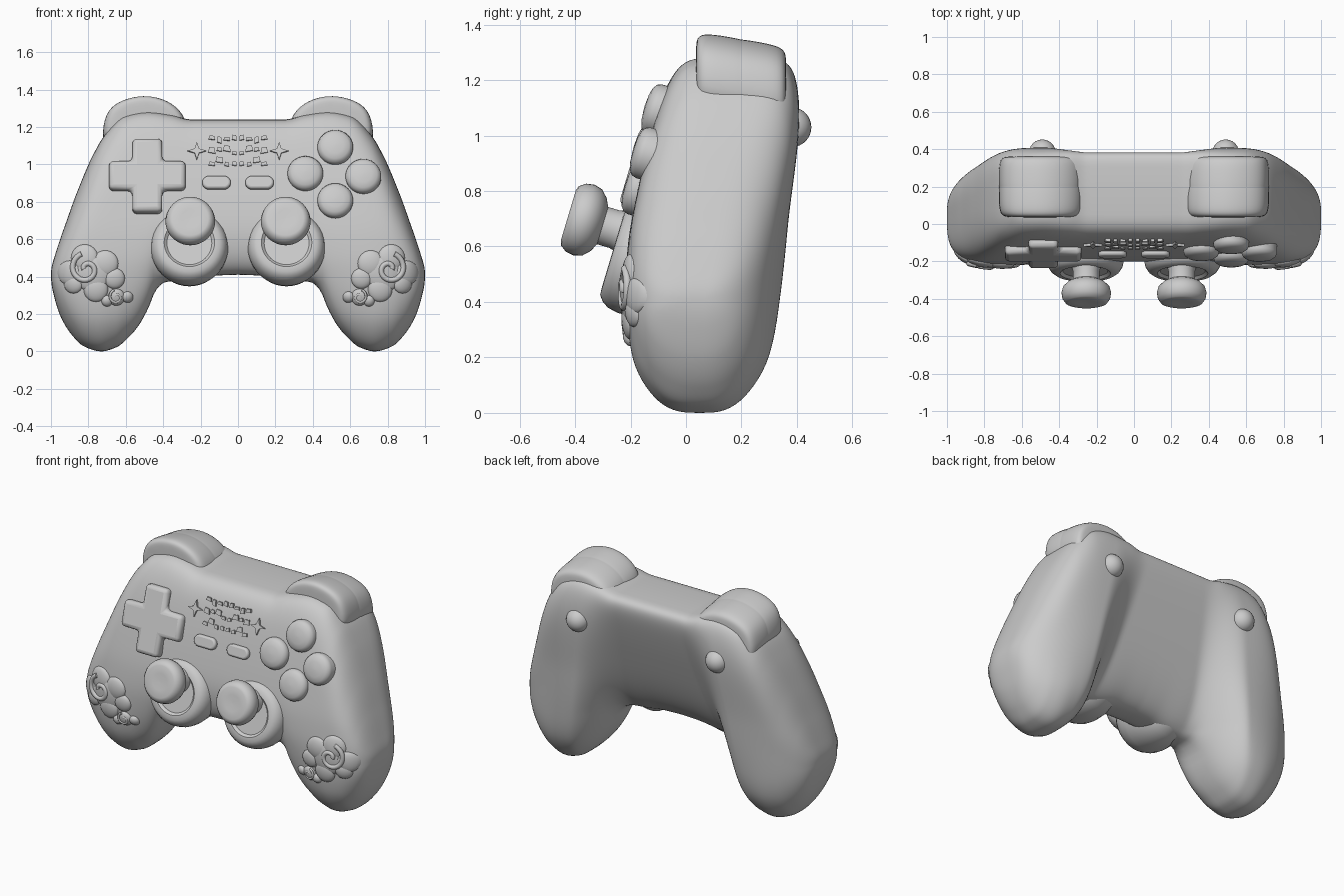
import bpy, bmesh, math, random
from mathutils import Vector

if "Cube" in bpy.data.objects:
    bpy.data.objects.remove(bpy.data.objects["Cube"])

grey = bpy.data.materials.new("plain_grey")
grey.use_nodes = True
grey.diffuse_color = (0.6, 0.6, 0.6, 1)
grey.node_tree.nodes["Principled BSDF"].inputs["Base Color"].default_value = (0.6, 0.6, 0.6, 1)

TILT = math.radians(73.3)      # face plate leans back
random.seed(4)


def finish(name, bm, loc=(0, 0, 0), rx=0.0, angle=40):
    bmesh.ops.recalc_face_normals(bm, faces=bm.faces)
    mesh = bpy.data.meshes.new(name)
    bm.to_mesh(mesh)
    bm.free()
    mesh.materials.append(grey)
    for p in mesh.polygons:
        p.use_smooth = True
    mesh.set_sharp_from_angle(angle=math.radians(angle))
    ob = bpy.data.objects.new(name, mesh)
    ob.location = loc
    ob.rotation_euler.x = rx
    bpy.context.collection.objects.link(ob)
    return ob


def loft(name, rings, **kw):
    bm = bmesh.new()
    rows = [[bm.verts.new(p) for p in ring] for ring in rings]
    n = len(rows[0])
    for a, b in zip(rows, rows[1:]):
        for i in range(n):
            j = (i + 1) % n
            bm.faces.new((a[i], a[j], b[j], b[i]))
    bm.faces.new(rows[0])
    bm.faces.new(rows[-1])
    return finish(name, bm, **kw)


def lathe(name, profile, loc, rx=TILT, n=40):
    rings = [[(r * math.cos(k * math.tau / n), r * math.sin(k * math.tau / n), h)
              for k in range(n)] for r, h in profile]
    return loft(name, rings, loc=loc, rx=rx)


def prism(name, outline, low, high, loc, bevel, rx=TILT):
    ob = loft(name, [[(x, y, h) for x, y in outline] for h in (low, high)], loc=loc, rx=rx)
    if bevel:
        m = ob.modifiers.new("soft_edges", "BEVEL")
        m.width, m.segments = bevel, 3
    return ob


def curve_fn(keys):
    """Monotone smooth interpolation through (position, value) pairs."""
    xs, ys = zip(*keys)
    d = [(ys[i + 1] - ys[i]) / (xs[i + 1] - xs[i]) for i in range(len(xs) - 1)]
    t = [d[0]] + [2 * a * b / (a + b) if a * b > 0 else 0 for a, b in zip(d, d[1:])] + [d[-1]]

    def f(x):
        x = min(max(x, xs[0]), xs[-1])
        i = max(k for k in range(len(d)) if xs[k] <= x)
        h = xs[i + 1] - xs[i]
        s = (x - xs[i]) / h
        return (ys[i] * (1 + 2 * s) * (1 - s) ** 2 + t[i] * h * s * (1 - s) ** 2
                + ys[i + 1] * s * s * (3 - 2 * s) + t[i + 1] * h * s * s * (s - 1))
    return f


def blend(x, a, b):
    s = min(max((x - a) / (b - a), 0), 1)
    return s * s * (3 - 2 * s)


# Body outline and depth curves
by_angle = lambda keys: curve_fn([(math.asin(x), z) for x, z in keys])
low_z = by_angle([(0, .41), (.12, .405), (.25, .385), (.39, .37), (.44, .325), (.48, .23), (.53, .14),
                  (.58, .08), (.65, .022), (.73, 0), (.82, .025), (.89, .09), (.95, .19), (.985, .3), (1, .41)])
high_z = by_angle([(0, 1.24), (.25, 1.24), (.36, 1.265), (.48, 1.28), (.6, 1.26), (.71, 1.16),
                   (.78, 1.04), (.865, .84), (.93, .66), (.98, .51), (1, .41)])
front_y = curve_fn([(0, -.19), (.2, -.22), (.45, -.22), (.6, -.21), (.8, -.175), (1.1, -.1), (1.27, -.045)])
grip_y = curve_fn([(0, .29), (.2, .335), (.4, .345), (.65, .365), (1.1, .41), (1.27, .405)])
mid_y = curve_fn([(.4, .12), (.65, .21), (.95, .32), (1.24, .415)])


def body_y(x, z, side):
    """Depth of the body surface; side is 1 for front, -1 for back."""
    ax = min(abs(x), 1)
    lo, hi = low_z(math.asin(ax)), high_z(math.asin(ax))
    w = (z - (lo + hi) / 2) / ((hi - lo) / 2)
    n = 7 - 4.2 * blend(ax, .5, .9) if w > 0 else 3.1 - .9 * blend(ax, .72, .97)
    k = max(0, 1 - min(abs(w), 1) ** n) ** (1 / n)
    m = 4 if side > 0 else 2.3
    k *= (1 - (max(0, ax - .54) / .46) ** m) ** (1 / m)
    start = .2 + .15 * (1.24 - z)
    s = blend(ax, start, start + .26)
    back = mid_y(z) * (1 - s) + grip_y(z) * s
    f = front_y(z)
    return (f + back) / 2 + side * k * (f - back) / 2


rings = []
for i in range(161):
    x = math.sin((i / 80 - 1) * (math.pi / 2 - .005))
    lo, hi = low_z(math.asin(abs(x))), high_z(math.asin(abs(x)))
    zs = [(lo + hi) / 2 + (hi - lo) / 2 * math.sin((k / 24 - 1) * math.pi / 2) for k in range(49)]
    ring = [(x, body_y(x, z, 1), z) for z in zs]
    ring += [(x, body_y(x, z, -1), z) for z in reversed(zs[1:-1])]
    rings.append(ring)
loft("body", rings, angle=60)

# Shoulder triggers, knobs behind and thumb sticks on both sides
trigger = [(.268, 1.05), (.268, 1.2), (.292, 1.28), (.37, 1.345), (.48, 1.375),
           (.59, 1.36), (.685, 1.315), (.725, 1.23), (.73, 1.05)]
depth = [(.035, .76), (.042, .9), (.07, 1), (.185, 1), (.198, .985), (.211, 1), (.325, 1), (.355, .92), (.363, .78)]
base = [(.05, -.3), (.14, -.24), (.185, -.14), (.205, -.06), (.208, -.02), (.2, .02), (.184, .045),
        (.163, .06), (.135, .062), (.12, .048), (.01, .048)]
stick = [(.085, 0), (.07, .06), (.07, .105), (.1, .12), (.125, .145), (.133, .175), (.128, .205),
         (.112, .228), (.095, .234), (.05, .232), (.005, .23)]
for s, side in ((1, "left"), (-1, "right")):
    rings = [[(s * (.5 + (x - .5) * k), y, 1.18 + (z - 1.18) * k - (y - .08) * .17)
              for x, z in trigger] for y, k in depth]
    ob = loft(side + "_trigger", rings, angle=80)
    ob.modifiers.new("rounding", "SUBSURF").levels = 2
    ob.modifiers["rounding"].render_levels = 2
    bm = bmesh.new()
    bmesh.ops.create_uvsphere(bm, u_segments=24, v_segments=16, radius=.072)
    finish(side + "_back_knob", bm, loc=(s * .49, .38, 1.03))
    lathe(side + "_stick_base", base, (s * .26, -.205, .565))
    lathe(side + "_thumb_stick", stick, (s * .255, -.2, .645))

# Round face buttons
button = [(.095, -.06), (.095, .01), (.089, .027), (.073, .039), (.045, .046), (.004, .049)]
for name, x, z in (("top", .52, 1.09), ("inner", .36, .95), ("outer", .67, .935), ("bottom", .52, .805)):
    lathe(name + "_button", button, (x, front_y(z), z))

# Cross pad
a, b = .08, .205
quarter = [(b, -a), (b, a), (a, a)]
cross = []
for k in range(4):
    c, s = round(math.cos(k * math.pi / 2)), round(math.sin(k * math.pi / 2))
    cross += [(c * x - s * y, s * x + c * y) for x, y in quarter]
prism("cross_pad", cross, -.06, .042, (-.485, front_y(.935), .935), .025)

# Two pill buttons and star ornaments
pill = [((.04 if math.cos(t) > 0 else -.04) + .036 * math.cos(t), .036 * math.sin(t))
        for t in [(k + .5) * math.tau / 24 for k in range(24)]]
star = [(r * math.cos(k * math.pi / 4), r * math.sin(k * math.pi / 4))
        for k, r in enumerate([.05, .017] * 4)]
for s, side in ((1, "left"), (-1, "right")):
    prism(side + "_pill_button", pill, -.04, .025, (s * .115, front_y(.9), .9), .012)
    prism(side + "_star", star, -.03, .012, (s * .22, front_y(1.07), 1.07), 0)

# Low relief of small mirrored chips between the stars
for k in range(12):
    x, z = .02 + .04 * (k % 4), 1.01 + .06 * (k // 4) + random.uniform(-.015, .015)
    w, h = random.uniform(.012, .022), random.uniform(.008, .02)
    for s in (1, -1):
        chip = [(-w, -h), (w, -h * .6), (w * .7, h), (-w * .8, h * .8)]
        prism("relief_chip", [(s * p, q) for p, q in chip], -.03, .008, (s * x, front_y(z), z), 0)

# Cloud reliefs on the grips: flattened lobes, a raised curl and a small tail curl
lobes = [(.78, .42, .1), (.82, .5, .072), (.71, .47, .07), (.9, .42, .065), (.88, .36, .05),
         (.66, .39, .055), (.76, .33, .065), (.65, .29, .045), (.59, .29, .03), (.7, .27, .03)]
curls = [(.81, .44, .085, 1.2), (.65, .29, .04, 1.2)]
for s, side in ((1, "left"), (-1, "right")):
    bm = bmesh.new()
    for x, z, r in lobes:
        made = bmesh.ops.create_uvsphere(bm, u_segments=20, v_segments=12, radius=r)["verts"]
        for v in made:
            px, pz = x + v.co.x, z + v.co.z
            v.co = Vector((s * px, v.co.y * .022 / r + body_y(px, pz, 1), pz))
    finish(side + "_cloud", bm)
    for x, z, r, turns in curls:
        cu = bpy.data.curves.new(side + "_cloud_curl", "CURVE")
        cu.dimensions, cu.bevel_depth, cu.bevel_resolution = "3D", r * .17, 3
        cu.use_fill_caps = True
        sp = cu.splines.new("POLY")
        sp.points.add(39)
        for k, p in enumerate(sp.points):
            t = k / 39
            q = r * (.15 + .85 * t)
            px, pz = x + q * math.cos(turns * math.tau * t), z + q * math.sin(turns * math.tau * t)
            p.co = (s * px, body_y(px, pz, 1) - .016, pz, 1)
        sp.use_smooth = True
        cu.materials.append(grey)
        bpy.context.collection.objects.link(bpy.data.objects.new(side + "_cloud_curl", cu))
